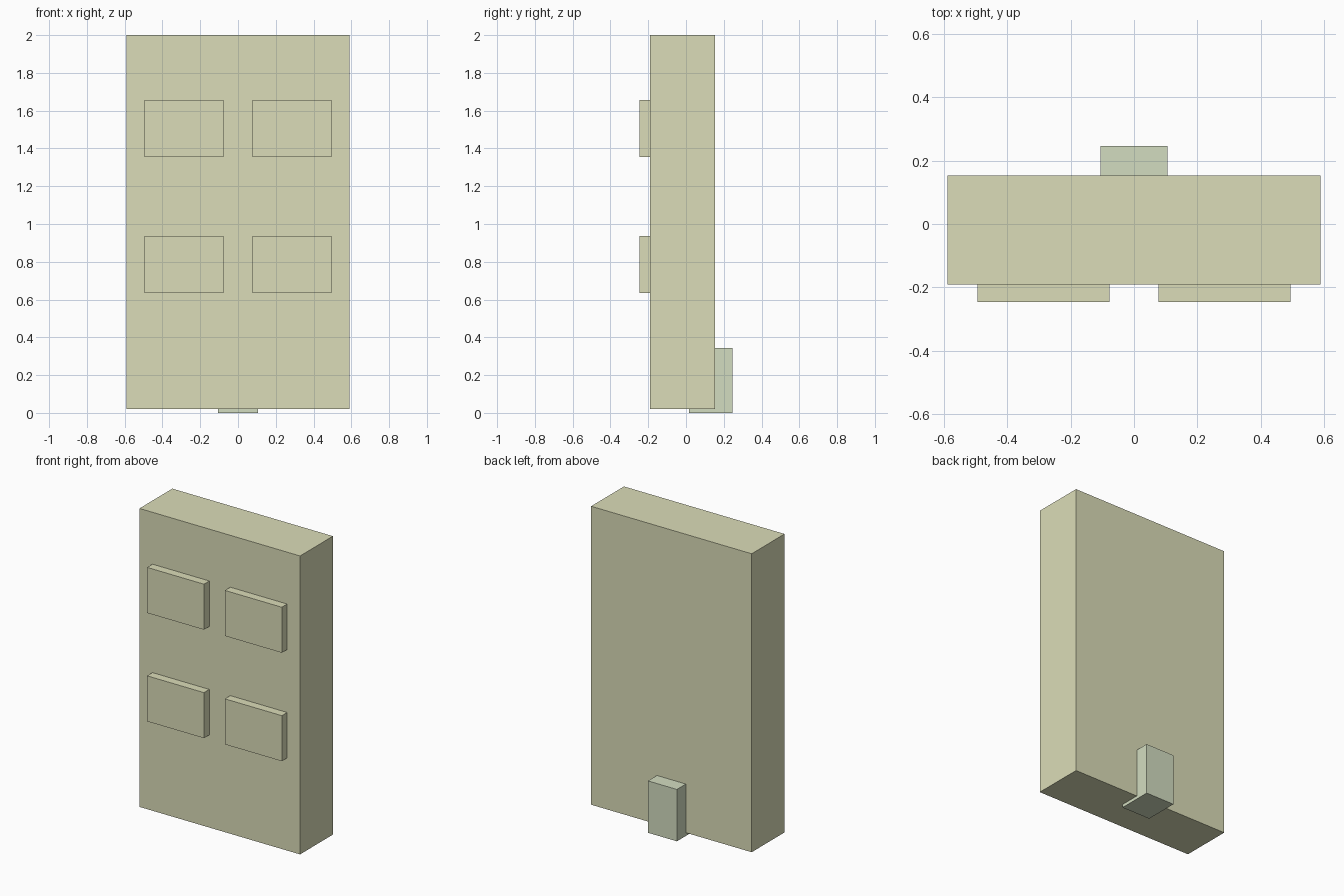
import bpy

if "Cube" in bpy.data.objects:
    bpy.data.objects.remove(bpy.data.objects["Cube"])


def material(name, color):
    mat = bpy.data.materials.new(name)
    mat.diffuse_color = (*color, 1)
    mat.use_nodes = True
    mat.node_tree.nodes["Principled BSDF"].inputs["Base Color"].default_value = mat.diffuse_color
    return mat


def box(name, lo, hi, mat):
    """Axis-aligned box between two opposite corners."""
    bpy.ops.mesh.primitive_cube_add(size=1)
    obj = bpy.context.object
    obj.name = name
    obj.location = [(a + b) / 2 for a, b in zip(lo, hi)]
    obj.scale = [b - a for a, b in zip(lo, hi)]
    bpy.ops.object.transform_apply(location=True, rotation=False, scale=True)
    obj.data.materials.append(mat)
    return obj


beige = material("beige", (0.71, 0.72, 0.48))
pale_green = material("pale_green", (0.65, 0.72, 0.53))

# Tall main slab, just above the ground
box("main_slab", (-0.589, -0.191, 0.021), (0.589, 0.153, 2.0), beige)

# Two rows of raised front panels, mirrored to the other side
for row, (z0, z1) in (("lower", (0.635, 0.937)), ("upper", (1.354, 1.656))):
    panel = box(f"{row}_front_panels", (0.077, -0.247, z0), (0.494, -0.185, z1), beige)
    panel.modifiers.new("mirror", "MIRROR").use_axis[0] = True

# Small block at the foot of the back, reaching under the slab
box("rear_foot_block", (-0.106, 0.017, 0.0), (0.106, 0.247, 0.344), pale_green)
